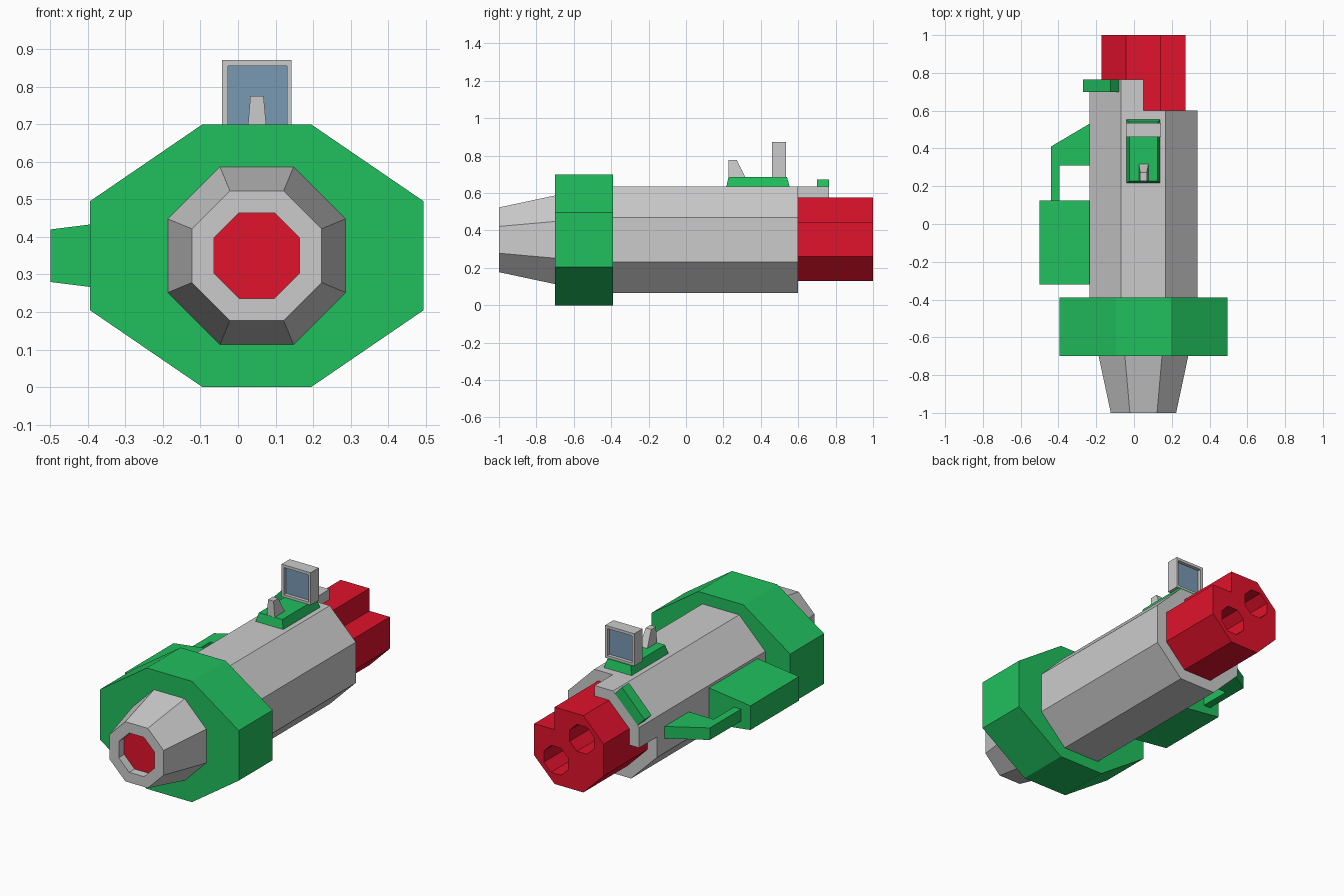
import bpy
import bmesh

if "Cube" in bpy.data.objects:
    bpy.data.objects.remove(bpy.data.objects["Cube"])

CX, CZ = 0.05, 0.35   # axis of the tube


def material(name, rgb):
    m = bpy.data.materials.new(name)
    m.diffuse_color = (*rgb, 1)
    m.use_nodes = True
    m.node_tree.nodes["Principled BSDF"].inputs["Base Color"].default_value = m.diffuse_color
    return m


GREEN = material("green", (0.015, 0.52, 0.11))
RED = material("red", (0.75, 0.006, 0.025))
BLUE = material("glass_blue", (0.19, 0.32, 0.45))


def loft(name, rings, mat=None, closed=False):
    """Skin a series of equal-length point rings; cap the ends unless closed."""
    bm = bmesh.new()
    loops = [[bm.verts.new(p) for p in r] for r in rings]
    n = len(rings[0])
    pairs = list(zip(loops, loops[1:]))
    if closed:
        pairs.append((loops[-1], loops[0]))
    else:
        bm.faces.new(loops[0])
        bm.faces.new(loops[-1])
    for a, b in pairs:
        for i in range(n):
            j = (i + 1) % n
            bm.faces.new((a[i], a[j], b[j], b[i]))
    bmesh.ops.recalc_face_normals(bm, faces=bm.faces)
    me = bpy.data.meshes.new(name)
    bm.to_mesh(me)
    bm.free()
    ob = bpy.data.objects.new(name, me)
    bpy.context.collection.objects.link(ob)
    if mat:
        me.materials.append(mat)
    return ob


def octagon(y, r, rx=None, cx=CX, cz=CZ):
    """Flat-topped octagon facing along y; rx widens it sideways."""
    rx = rx or r
    h = r * 0.4142
    pts = [(h, r), (rx, h), (rx, -h), (h, -r), (-h, -r), (-rx, -h), (-rx, h), (-h, r)]
    return [(cx + x, y, cz + z) for x, z in pts]


def prism_y(name, pts, y0, y1, mat=None):
    return loft(name, [[(x, y, z) for x, z in pts] for y in (y0, y1)], mat)


def rect_z(x0, x1, y0, y1, z):
    return [(x0, y0, z), (x1, y0, z), (x1, y1, z), (x0, y1, z)]


def rect_y(x0, x1, z0, z1, y):
    return [(x0, y, z0), (x1, y, z0), (x1, y, z1), (x0, y, z1)]


# Main tube, front collar and tapered muzzle with a recessed red plug
loft("main_tube", [octagon(-0.5, 0.285), octagon(0.6, 0.285)])
loft("front_collar", [octagon(-0.7, 0.35, 0.445), octagon(-0.39, 0.35, 0.445)], GREEN)
loft("muzzle", [octagon(-0.65, 0.237), octagon(-0.7, 0.237), octagon(-1, 0.173),
                octagon(-1, 0.114), octagon(-0.94, 0.114)])
loft("muzzle_plug", [octagon(-0.95, 0.114), octagon(-0.93, 0.114)], RED)

# Quarter shell that carries on behind the tube, upper left
prism_y("rear_shell", [(0.05, 0.635), (-0.068, 0.635), (-0.235, 0.468), (-0.235, 0.35),
                       (-0.172, 0.35), (-0.172, 0.445), (-0.042, 0.575), (0.05, 0.575)],
        0.59, 0.765)
prism_y("rear_latch", [(-0.08, 0.623), (-0.125, 0.672), (-0.27, 0.523), (-0.225, 0.478)],
        0.7, 0.765, GREEN)

# Red rear block: octagon with a square notch at upper right and two bores
profile = [(x, z) for x, _, z in octagon(0, 0.2225, cz=0.3525)]
profile.insert(1, (profile[0][0], profile[1][1]))
rear = prism_y("rear_block", profile, 0.55, 1.0, RED)
for i, s in enumerate((-1, 1)):
    cutter = loft(f"bore_cutter_{i + 1}",
                  [octagon(y, 0.078, cx=CX + s * 0.083, cz=0.3525 - s * 0.083)
                   for y in (0.8, 1.1)], RED)
    cutter.hide_render = True
    cutter.hide_viewport = True
    mod = rear.modifiers.new("bore", 'BOOLEAN')
    mod.operation = 'DIFFERENCE'
    mod.solver = 'EXACT'
    mod.object = cutter

# Sight: base plate, front blade, framed glass
loft("sight_base", [rect_z(-0.04, 0.14, 0.215, 0.555, 0.63),
                    rect_z(-0.025, 0.125, 0.227, 0.54, 0.685)], GREEN)
loft("sight_blade", [rect_z(0.025, 0.077, 0.228, 0.32, 0.68),
                     rect_z(0.033, 0.068, 0.228, 0.272, 0.776)])
outer, inner = (-0.043, 0.143, 0.684, 0.872), (-0.027, 0.13, 0.699, 0.856)
loft("sight_frame", [rect_y(*outer, 0.46), rect_y(*outer, 0.535),
                     rect_y(*inner, 0.535), rect_y(*inner, 0.46)], closed=True)
loft("sight_glass", [rect_y(*inner, 0.48), rect_y(*inner, 0.515)], BLUE)

# Left side: tapered housing and the hooked handle behind it
loft("side_housing", [[(x, -0.32, CZ - h), (x, 0.125, CZ - h), (x, 0.125, CZ + h), (x, -0.32, CZ + h)]
                      for x, h in ((-0.5, 0.07), (-0.22, 0.105))], GREEN)
hook = [(-0.22, 0.54), (-0.44, 0.41), (-0.44, 0.11), (-0.395, 0.11), (-0.395, 0.31), (-0.22, 0.31)]
loft("side_handle", [[(x, y, z) for x, y in hook] for z in (0.315, 0.385)], GREEN)
